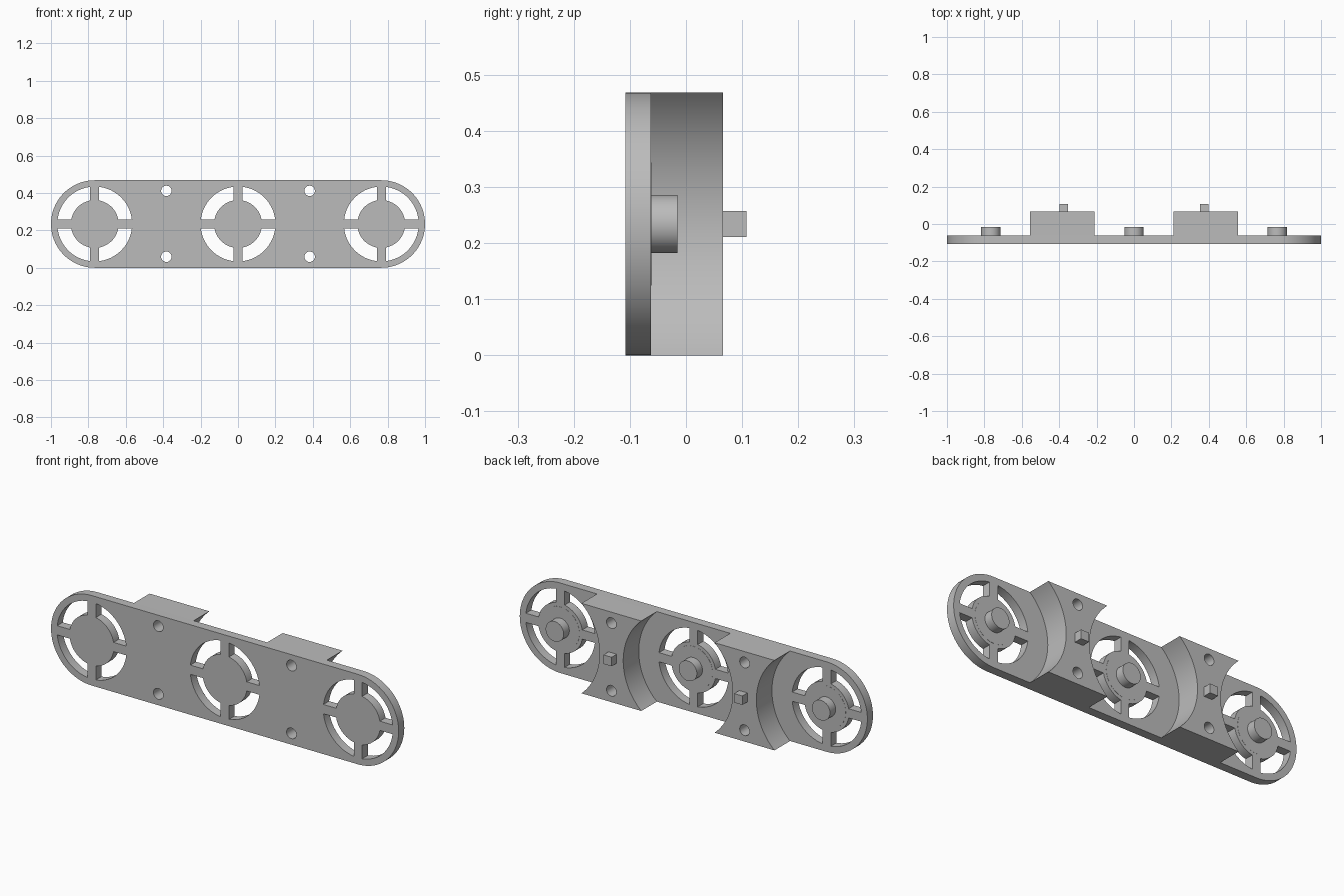
import bpy
import math
from mathutils import Matrix

if "Cube" in bpy.data.objects:
    bpy.data.objects.remove(bpy.data.objects["Cube"])

R = 0.234            # end radius and centre height
PITCH = 0.766        # wheel spacing
FRONT, BACK = -0.108, -0.062
BLOCK_BACK = 0.066

grey = bpy.data.materials.new("grey plastic")
grey.diffuse_color = (0.50, 0.50, 0.50, 1)
grey.use_nodes = True
grey.node_tree.nodes["Principled BSDF"].inputs["Base Color"].default_value = grey.diffuse_color


def arc(cx, cz, r, a0, a1, n):
    return [(cx + r * math.cos(math.radians(a0 + (a1 - a0) * i / n)),
             cz + r * math.sin(math.radians(a0 + (a1 - a0) * i / n))) for i in range(n + 1)]


def circle(cx, cz, r, n=40):
    return arc(cx, cz, r, 0, 360, n)[:-1]


def slab(name, loops, y0, y1):
    """Extrude x-z outlines (inner loops become holes) from y0 to y1."""
    cu = bpy.data.curves.new(name + "_outline", 'CURVE')
    cu.dimensions = '2D'
    cu.fill_mode = 'BOTH'
    cu.extrude = (y1 - y0) / 2
    for pts in loops:
        sp = cu.splines.new('POLY')
        sp.points.add(len(pts) - 1)
        for p, (x, z) in zip(sp.points, pts):
            p.co = (x, z, 0, 1)
        sp.use_cyclic_u = True
    ob = bpy.data.objects.new(name, cu)
    bpy.context.collection.objects.link(ob)
    bpy.ops.object.select_all(action='DESELECT')
    bpy.context.view_layer.objects.active = ob
    ob.select_set(True)
    bpy.ops.object.convert(target='MESH')
    ob = bpy.context.object
    ob.name = name
    ob.data.transform(Matrix.Translation((0, (y0 + y1) / 2, 0)) @ Matrix.Rotation(math.pi / 2, 4, 'X'))
    # Weld the caps to the walls
    bpy.ops.object.mode_set(mode='EDIT')
    bpy.ops.mesh.select_all(action='SELECT')
    bpy.ops.mesh.remove_doubles(threshold=0.00005)
    bpy.ops.mesh.normals_make_consistent(inside=False)
    bpy.ops.object.mode_set(mode='OBJECT')
    ob.data.materials.clear()
    ob.data.materials.append(grey)
    bpy.ops.object.shade_smooth_by_angle(angle=math.radians(30))
    return ob


def window(cx, quadrant, outer=0.2, inner=0.128, half=0.024):
    """Quarter-ring opening bounded by two straight spokes."""
    ao = math.degrees(math.asin(half / outer))
    ai = math.degrees(math.asin(half / inner))
    q = quadrant * 90
    return (arc(cx, R, outer, q + ao, q + 90 - ao, 16)
            + arc(cx, R, inner, q + 90 - ai, q + ai, 16))


# Round-ended plate with spoked wheels and screw holes
loops = [arc(PITCH, R, R, -90, 90, 40) + arc(-PITCH, R, R, 90, 270, 40)]
for cx in (-PITCH, 0, PITCH):
    loops += [window(cx, q) for q in range(4)]
screw_holes = {s: [circle(s * PITCH / 2, z, 0.028, 28) for z in (0.059, 0.411)] for s in (-1, 1)}
loops += screw_holes[-1] + screw_holes[1]
slab("base_plate", loops, FRONT, BACK)

# Waisted spacer blocks with locating pegs
CUT = 0.315
ang = math.degrees(math.asin(R / CUT))
for s, side in ((-1, "left"), (1, "right")):
    lo, hi = sorted((0, s * PITCH))
    outline = arc(lo, R, CUT, ang, -ang, 40) + arc(hi, R, CUT, 180 + ang, 180 - ang, 40)
    slab(side + "_spacer_block", [outline] + screw_holes[s], BACK, BLOCK_BACK)
    px, w = s * 0.376, 0.0235
    slab(side + "_peg", [[(px - w, R - w), (px + w, R - w), (px + w, R + w), (px - w, R + w)]],
         BLOCK_BACK, 0.108)

# Hub discs and axle stubs
for cx, side in ((-PITCH, "left"), (0, "middle"), (PITCH, "right")):
    slab(side + "_hub_disc", [circle(cx, R, 0.11, 48)], BACK, BACK + 0.0008)
    slab(side + "_axle_stub", [circle(cx, R, 0.052)], BACK, -0.015)
